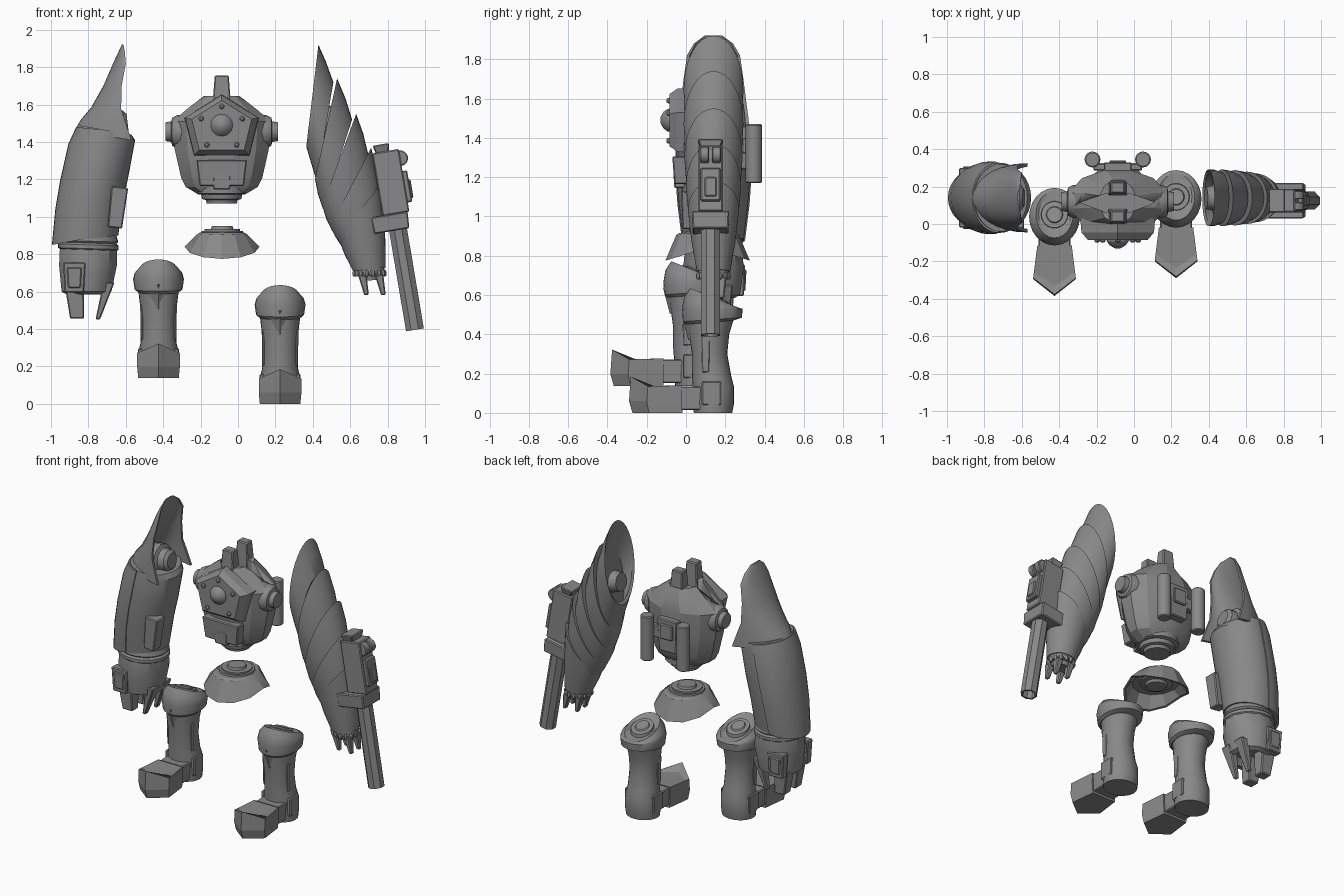
import bpy, bmesh, math
from mathutils import Vector, Matrix

if "Cube" in bpy.data.objects:
    bpy.data.objects.remove(bpy.data.objects["Cube"])

steel = bpy.data.materials.new("steel_grey")
steel.diffuse_color = (0.25, 0.25, 0.25, 1)
steel.use_nodes = True
steel.node_tree.nodes["Principled BSDF"].inputs["Base Color"].default_value = steel.diffuse_color


def skin(name, rings, angle=30, bevel=0):
    """Closed body through equal-length point rings, capped at both ends."""
    bm = bmesh.new()
    rows = [[bm.verts.new(p) for p in r] for r in rings]
    n = len(rows[0])
    for a, b in zip(rows, rows[1:]):
        for i in range(n):
            j = (i + 1) % n
            bm.faces.new((a[i], a[j], b[j], b[i]))
    bm.faces.new(rows[0])
    bm.faces.new(rows[-1])
    bmesh.ops.recalc_face_normals(bm, faces=bm.faces)
    if bevel:
        bmesh.ops.bevel(bm, geom=bm.edges[:], offset=bevel, segments=1, affect='EDGES')
    me = bpy.data.meshes.new(name)
    bm.to_mesh(me)
    bm.free()
    me.materials.append(steel)
    ob = bpy.data.objects.new(name, me)
    bpy.context.collection.objects.link(ob)
    bpy.ops.object.select_all(action='DESELECT')
    ob.select_set(True)
    bpy.context.view_layer.objects.active = ob
    bpy.ops.object.shade_smooth_by_angle(angle=math.radians(angle))
    return ob


def ring(c, u, v, n=24, turn=0):
    c, u, v = Vector(c), Vector(u), Vector(v)
    return [c + u * math.cos(t) + v * math.sin(t)
            for t in (2 * math.pi * (i + turn) / n for i in range(n))]


def flat(x, z, rx, yf, yb, n=24, turn=0, tilt=0):
    """Level oval between front and back y; tilt drops the back edge."""
    return ring((x, (yf + yb) / 2, z), (rx, 0, 0), (0, (yb - yf) / 2, -tilt), n, turn)


def slant(px, pz, qx, qz, hw, n=32, y=0.14):
    """Oval whose silhouette ends are P and Q in the front plane."""
    return ring(((px + qx) / 2, y, (pz + qz) / 2), ((px - qx) / 2, 0, (pz - qz) / 2),
                (0, hw, 0), n)


def crescent(px, pz, qx, qz, hw, k=0.02, n=16, y=0.14):
    """C-shaped section: P is the outer middle, Q the two free edges."""
    q, d = Vector((qx, y, qz)), Vector((px - qx, 0, pz - qz))
    t = [math.pi * (i / n - 0.5) for i in range(n + 1)]
    w = max(0.1, 1 - k / d.length)
    out = [q + d * math.cos(a) + Vector((0, hw * math.sin(a), 0)) for a in t]
    inn = [q + d * w * math.cos(a) + Vector((0, hw * 0.9 * math.sin(a), 0)) for a in t]
    return out + inn[::-1]


def turned(name, p0, p1, profile, n=24):
    """Turned part along p0-p1; profile holds (fraction, radius)."""
    p0, d = Vector(p0), Vector(p1) - Vector(p0)
    u = d.orthogonal().normalized()
    v = d.normalized().cross(u)
    return skin(name, [ring(p0 + d * t, u * r, v * r, n, 0.5) for t, r in profile])


def box(name, c, s, taper=1, lean=0, bevel=0.006, shift=0):
    """Box with tapered, shifted bottom, leaned about the y axis."""
    m, rings = Matrix.Rotation(lean, 3, 'Y'), []
    for z, k, dx in ((0.5, 1, 0), (-0.5, taper, shift)):
        rings.append([Vector(c) + m @ Vector((a * s[0] * k / 2 + dx, b * s[1] * k / 2, z * s[2]))
                      for a, b in ((-1, -1), (1, -1), (1, 1), (-1, 1))])
    return skin(name, rings, bevel=bevel)


# ---- Torso
TX = -0.087
torso = skin("torso", [flat(TX, z, rx, f, b, 12, 0.5) for z, rx, f, b in (
    (1.12, .13, .01, .22), (1.16, .2, -.01, .25), (1.21, .225, -.03, .275), (1.36, .26, -.05, .295),
    (1.51, .27, -.045, .295), (1.57, .2, -.03, .28), (1.645, .1, 0, .24))], 20)
lens = [(-.2, .115), (-.07, .065), (.07, .065), (.2, .115), (.07, .16), (-.07, .16)]
cutter = skin("hatch_cutter", [[(TX + x, y, z) for x, y in lens] for z in (1.52, 1.8)])
cutter.hide_render = True
mod = torso.modifiers.new("hatch", 'BOOLEAN')
mod.object, mod.operation, mod.solver = cutter, 'DIFFERENCE', 'EXACT'
bpy.context.view_layer.objects.active = torso
bpy.ops.object.modifier_apply(modifier="hatch")
bpy.data.objects.remove(cutter)
for nm, y in (("front", .04), ("back", .195)):
    box("neck_prong_" + nm, (TX, y, 1.655), (.075, .06, .2), 1.4)
# five-sided chest plate with dome and bolts
penta = [(-.2, 1.53), (0, 1.655), (.2, 1.53), (.15, 1.325), (-.15, 1.325)]
skin("chest_plate", [[(TX + x * k, y, 1.49 + (z - 1.49) * k) for x, z in penta]
                     for y, k in ((.03, 1), (-.045, .97), (-.085, .8))], 15)
turned("chest_dome", (TX, -.07, 1.49), (TX, -.13, 1.49), ((0, .06), (.4, .058), (.75, .042), (1, .015)))
for x, z in ((0, 1.59), (-.11, 1.525), (.11, 1.525), (-.08, 1.385), (.08, 1.385)):
    turned("chest_bolt", (TX + x, -.06, z), (TX + x, -.1, z), ((0, .015), (.8, .014), (1, .007)), 12)
box("belly_plate", (TX, .02, 1.235), (.27, .18, .14), .88)
box("belly_buckle", (TX, -.01, 1.19), (.1, .11, .09), .9)
skin("waist", [flat(TX, z, r, .115 - r, .115 + r, 16) for z, r in (
    (1.16, .135), (1.125, .135), (1.12, .11), (1.095, .105), (1.09, .085), (1.07, .08))])
for s in (-1, 1):
    turned("shoulder_socket", (TX + s * .2, .12, 1.455), (TX + s * .3, .12, 1.455),
           ((0, .09), (.4, .088), (.65, .075), (.7, .055), (1, .05)), 12)
    turned("back_tank", (TX + s * .135, .345, 1.17), (TX + s * .135, .345, 1.47),
           ((0, .036), (.02, .042), (.98, .042), (1, .036)))
    box("tank_bracket", (TX + s * .09, .305, 1.36), (.08, .04, .08))
box("back_pack", (TX, .29, 1.35), (.15, .08, .22), .85)
box("back_pack_lid", (TX, .32, 1.38), (.09, .04, .1))

# ---- Pelvis: hollow flared skirt with stacked discs
PX, PY = -.085, .11


def skirt(z, rx, ry, dip=0):
    return [Vector((PX + rx * math.cos(t), PY + ry * math.sin(t), z - dip * abs(math.sin(t))))
            for t in (math.pi * i / 6 for i in range(12))]


skin("hip_skirt", [skirt(.915, .12, .145), skirt(.905, .135, .16), skirt(.84, .2, .215, .065),
                   skirt(.84, .185, .2, .06), skirt(.87, .14, .16)], 20)
skin("hip_disc", [flat(PX, z, r, PY - r, PY + r) for z, r in (
    (.9, .115), (.925, .11), (.925, .095), (.935, .095), (.935, .06), (.95, .055))])
turned("hip_underside", (PX, PY, .88), (PX, PY, .84), ((0, .1), (.5, .1), (.6, .07), (1, .06)))

# ---- Legs: one design, the left one stepping forward and raised
for side, dx, dy, dz in (("right", .225, 0, 0), ("left", -.425, -.095, .137)):
    def put(ob):
        ob.location = (dx, dy, dz)

    put(skin(side + "_shin", [flat(0, z, rx, f, b) for z, rx, f, b in (
        (0, .108, .04, .235), (.05, .112, .035, .245), (.13, .11, .035, .245), (.19, .096, .03, .23),
        (.3, .093, .03, .21), (.4, .1, .015, .22), (.5, .112, .005, .25))], 25))
    put(skin(side + "_knee", [flat(0, z, rx, f, b, tilt=t) for z, rx, f, b, t in (
        (.46, .11, .0, .24, -.01), (.475, .128, -.015, .285, -.01), (.53, .136, -.02, .288, 0),
        (.56, .128, -.01, .285, .03), (.585, .1, .02, .27, .05), (.572, .085, .04, .25, .04))], 35))
    put(skin(side + "_knee_joint", [flat(0, z, r, .145 - r, .145 + r, tilt=r * .35) for z, r in (
        (.55, .075), (.59, .07), (.592, .045), (.6, .04))]))
    put(skin(side + "_knee_point", [[(-.085, .03, .5), (0, -.022, .5), (.085, .03, .5), (0, .1, .5)],
                                    [(-.01, .03, .37), (0, .012, .37), (.01, .03, .37), (0, .06, .37)]]))
    # pointed toe with raised front rim
    toe = [(-.092, -.02, .14), (-.114, -.2, .135), (0, -.29, .185), (.114, -.2, .135), (.092, -.02, .14)]
    put(skin(side + "_toe", [
        [(x * .95, y * .94, 0) for x, y, z in toe], [(x, y, .06) for x, y, z in toe],
        [(x, y * .97, z) for x, y, z in toe],
        [(x * .92, -.02 + (y + .02) * .8, .137) for x, y, z in toe]], 15))
    put(box(side + "_arch", (0, .02, .075), (.17, .13, .12), .95))
    for s in (-1, 1):
        put(box(side + "_calf_strip", (s * .088, .1, .3), (.02, .05, .19), .8))
        put(box(side + "_ankle_pad", (s * .095, .13, .1), (.03, .1, .12)))

# ---- Left arm: smooth sleeve, outer armour and shoulder tongue
arm = [(-.985, .86, -.64, .9, .155), (-.967, 1.05, -.615, 1.08, .178), (-.942, 1.2, -.585, 1.22, .188),
       (-.897, 1.4, -.55, 1.41, .188), (-.855, 1.49, -.57, 1.44, .18)]
skin("left_sleeve", [slant(*a) for a in arm])
skin("left_outer_armour", [crescent(px - .01, pz - .01, (px + qx) / 2 - .015, (pz + qz) / 2, hw + .006)
                           for px, pz, qx, qz, hw in arm])
skin("left_shoulder_tongue", [crescent(*a) for a in (
    (-.875, 1.46, -.57, 1.41, .185), (-.84, 1.52, -.6, 1.5, .178), (-.785, 1.585, -.625, 1.575, .168),
    (-.72, 1.7, -.622, 1.7, .152), (-.668, 1.82, -.6, 1.82, .135), (-.64, 1.88, -.605, 1.88, .1),
    (-.622, 1.92, -.612, 1.92, .045))])
turned("left_shoulder_joint", (-.76, .14, 1.48), (-.59, .14, 1.5),
       ((0, .1), (.6, .1), (.65, .075), (.9, .07), (1, .05)), 12)
box("left_sleeve_plate", (-.645, .02, 1.05), (.09, .09, .22), .85, .12)
skin("left_wrist", [slant(-.8 - r, z, -.8 + r, z - .01, r * .95) for z, r in (
    (.91, .15), (.875, .16), (.865, .15), (.855, .162), (.835, .162), (.825, .15), (.8, .15))])
skin("left_hand", [flat(-.8 + dx, z, rx, .14 - ry, .14 + ry, 12, .5) for z, rx, ry, dx in (
    (.83, .158, .15, 0), (.74, .16, .16, -.002), (.6, .138, .14, -.01), (.585, .11, .11, -.01), (.63, .09, .09, -.01))])
for nm, y in (("front", .01), ("back", .27)):
    box("left_hand_panel_" + nm, (-.875, y, .675), (.12, .06, .16), .85)
    box("left_hand_panel_inset_" + nm, (-.875, y, .675), (.08, .076, .11), .85)
for y in (.08, .2):
    box("left_outer_finger", (-.875, y, .54), (.1, .09, .17), .75, shift=.015)
    box("left_inner_finger", (-.69, y, .55), (.06, .08, .2), .4, shift=-.06)

# ---- Right arm: overlapping slanted scales over a hollow mouth
skin("right_shoulder_shell", [slant(*a) for a in (
    (.47, 1.72, .41, 1.32, .1), (.435, 1.89, .378, 1.395, .138), (.43, 1.92, .365, 1.375, .152),
    (.47, 1.83, .39, 1.29, .15), (.51, 1.72, .42, 1.19, .138))])
for i, (a, b) in enumerate((
        ((.53, 1.74, .412, 1.2, .152), (.61, 1.52, .455, 1.04, .132)),
        ((.632, 1.55, .45, 1.06, .148), (.695, 1.34, .505, .92, .125)),
        ((.712, 1.37, .495, .95, .14), (.76, 1.12, .555, .84, .115)),
        ((.77, 1.18, .535, .89, .13), (.79, .73, .615, .71, .085)))):
    skin("right_arm_scale_%d" % (i + 1), [slant(*a), slant(*[(p + q) / 2 + d for p, q, d in zip(
        a, b, (.006, 0, -.006, 0, .005))]), slant(*b)])
turned("right_shoulder_joint", (.5, .14, 1.5), (.385, .14, 1.52), ((0, .09), (.5, .09), (.55, .07), (1, .06)), 12)
turned("right_wrist", (.702, .14, .74), (.71, .14, .66), ((0, .08), (.6, .078), (.65, .06), (1, .055)))
for i in range(14):
    t = 2 * math.pi * i / 14
    x, y = .703 + .078 * math.cos(t), .14 + .078 * math.sin(t)
    turned("wrist_bead", (x, y, .68), (x, y, .715), ((0, .008), (.3, .014), (.7, .014), (1, .008)), 6)
for x, y in ((.67, .1), (.67, .18), (.76, .1), (.76, .18)):
    box("right_finger", (x, y, .635), (.045, .05, .11), .55, -.1, shift=.012)

# ---- Side gun, leaning along the forearm
LEAN = -.167
ROT = Matrix.Rotation(LEAN, 3, 'Y')


def gun(x, y, h):
    return Vector((.855, .125, .936)) + ROT @ Vector((x, y, h))


turned("gun_barrel", gun(0, 0, .05), gun(0, 0, -.548),
       ((0, .052), (1, .052), (1, .04), (.85, .038)), 8)
box("gun_mount", gun(-.034, 0, .038), (.2, .19, .09), .95, LEAN)
box("gun_body", gun(.003, 0, .25), (.145, .125, .34), 1, LEAN)
box("gun_cap", gun(-.015, 0, .435), (.09, .13, .05), .75, LEAN)
box("gun_frame", gun(.08, 0, .215), (.04, .1, .17), 1, LEAN)
box("gun_frame_panel", gun(.1, 0, .2), (.02, .06, .1), 1, LEAN)
box("gun_strut", gun(-.1, 0, .15), (.1, .1, .16), .8, LEAN)
for y in (-.03, .03):
    turned("gun_lug", gun(.075, y - .022, .37), gun(.075, y + .022, .37),
           ((0, .036), (.1, .042), (.9, .042), (1, .036)), 16)
